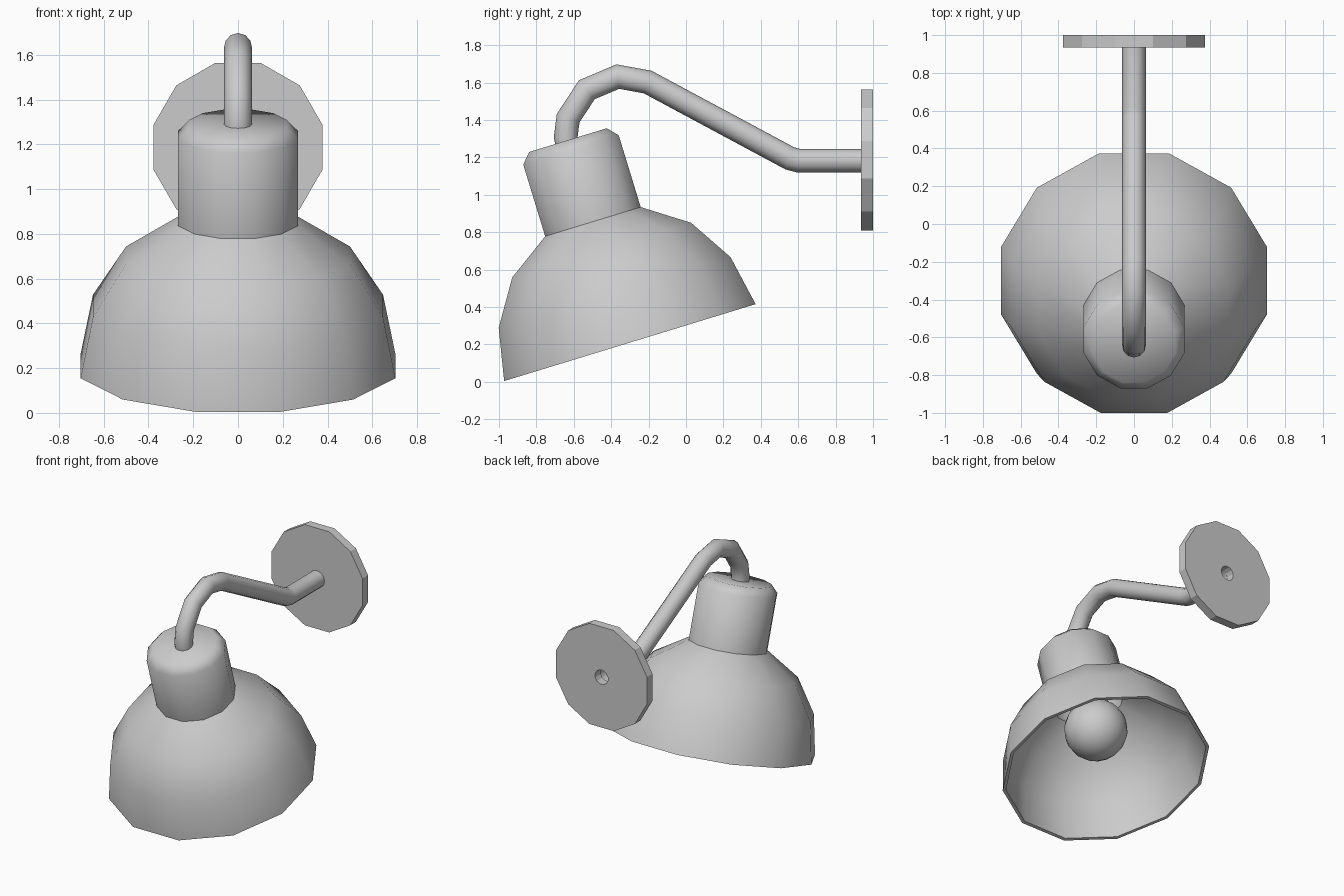
import bpy, bmesh, math
from mathutils import Vector, Matrix

if "Cube" in bpy.data.objects:
    bpy.data.objects.remove(bpy.data.objects["Cube"], do_unlink=True)

grey = bpy.data.materials.new("lamp grey")
grey.use_nodes = True
COLOUR = (0.6, 0.6, 0.6, 1)
grey.diffuse_color = COLOUR
grey.node_tree.nodes["Principled BSDF"].inputs["Base Color"].default_value = COLOUR

TILT = Matrix.Translation((0, -0.3, 0.21)) @ Matrix.Rotation(math.radians(17), 4, "X")


def finish(name, bm, matrix=Matrix(), angle=40):
    bmesh.ops.recalc_face_normals(bm, faces=bm.faces)
    mesh = bpy.data.meshes.new(name)
    bm.to_mesh(mesh)
    bm.free()
    mesh.transform(matrix)
    mesh.materials.append(grey)
    obj = bpy.data.objects.new(name, mesh)
    bpy.context.collection.objects.link(obj)
    bpy.ops.object.select_all(action="DESELECT")
    obj.select_set(True)
    bpy.context.view_layer.objects.active = obj
    bpy.ops.object.shade_smooth_by_angle(angle=math.radians(angle))
    return obj


def bridge(bm, a, b):
    n = len(a)
    for i in range(n):
        bm.faces.new((a[i], a[(i + 1) % n], b[(i + 1) % n], b[i]))


def lathe(name, profile, matrix, sides=12, closed=False, angle=40):
    """Turn (flat-to-centre radius, height) points around local z."""
    bm = bmesh.new()
    rings = []
    for r, z in profile:
        radius = r / math.cos(math.pi / sides)
        angles = [2 * math.pi * (i + 0.5) / sides for i in range(sides)]
        rings.append([bm.verts.new((radius * math.cos(a), radius * math.sin(a), z))
                      for a in angles])
    for a, b in zip(rings, rings[1:]):
        bridge(bm, a, b)
    if closed:
        bridge(bm, rings[-1], rings[0])
    bmesh.ops.remove_doubles(bm, verts=bm.verts, dist=0.0001)
    return finish(name, bm, matrix, angle)


# Domed shade, a thin open shell
dome = [(0.703, 0), (0.648, 0.28), (0.5, 0.517), (0.267, 0.676)]
inside = [(r - 0.022, max(0, z - 0.012)) for r, z in reversed(dome)]
lathe("shade", dome + inside, TILT, closed=True)

# Hollow cap with a chamfered top
lathe("shade_cap", [(0.245, 0.664), (0.267, 0.676), (0.267, 1.077), (0.217, 1.132),
                    (0, 1.132), (0, 1.11), (0.205, 1.11), (0.245, 1.065)],
      TILT, closed=True, angle=50)

# Bulb: ball and neck
ball = [(0.215 * math.sin(t), 0.37 - 0.215 * math.cos(t))
        for t in (math.radians(15 * k) for k in range(10))]
lathe("bulb", ball + [(0.11, 0.65), (0.11, 1.11)], TILT, sides=16, angle=60)

# Wall plate with a hole for the arm
WALL = Matrix.Translation((0, 1, 1.187)) @ Matrix.Rotation(math.pi / 2, 4, "X")
lathe("wall_plate", [(0.052, 0), (0.377, 0), (0.377, 0.065), (0.052, 0.065)],
      WALL, closed=True, angle=20)

# Bent arm: mitred tube along a path of (y, z) points
path = [Vector((0, y, z)) for y, z in (
    (0.94, 1.183), (0.6, 1.183), (0.555, 1.195), (-0.205, 1.603), (-0.365, 1.632),
    (-0.53, 1.562), (-0.63, 1.41), (-0.643, 1.31), (-0.635, 1.27))]
bm = bmesh.new()
rings = []
for i, p in enumerate(path):
    before = (p - path[max(i - 1, 0)]).normalized()
    after = (path[min(i + 1, len(path) - 1)] - p).normalized()
    along = (before + after).normalized()
    across = along.cross(Vector((1, 0, 0)))
    stretch = 1 / max(along.dot(after if after.length else before), 0.5)
    rings.append([bm.verts.new(p + 0.063 * (math.cos(a) * Vector((1, 0, 0))
                                            + math.sin(a) * stretch * across))
                  for a in (math.pi * k / 6 for k in range(12))])
for a, b in zip(rings, rings[1:]):
    bridge(bm, a, b)
finish("arm", bm, angle=60)
